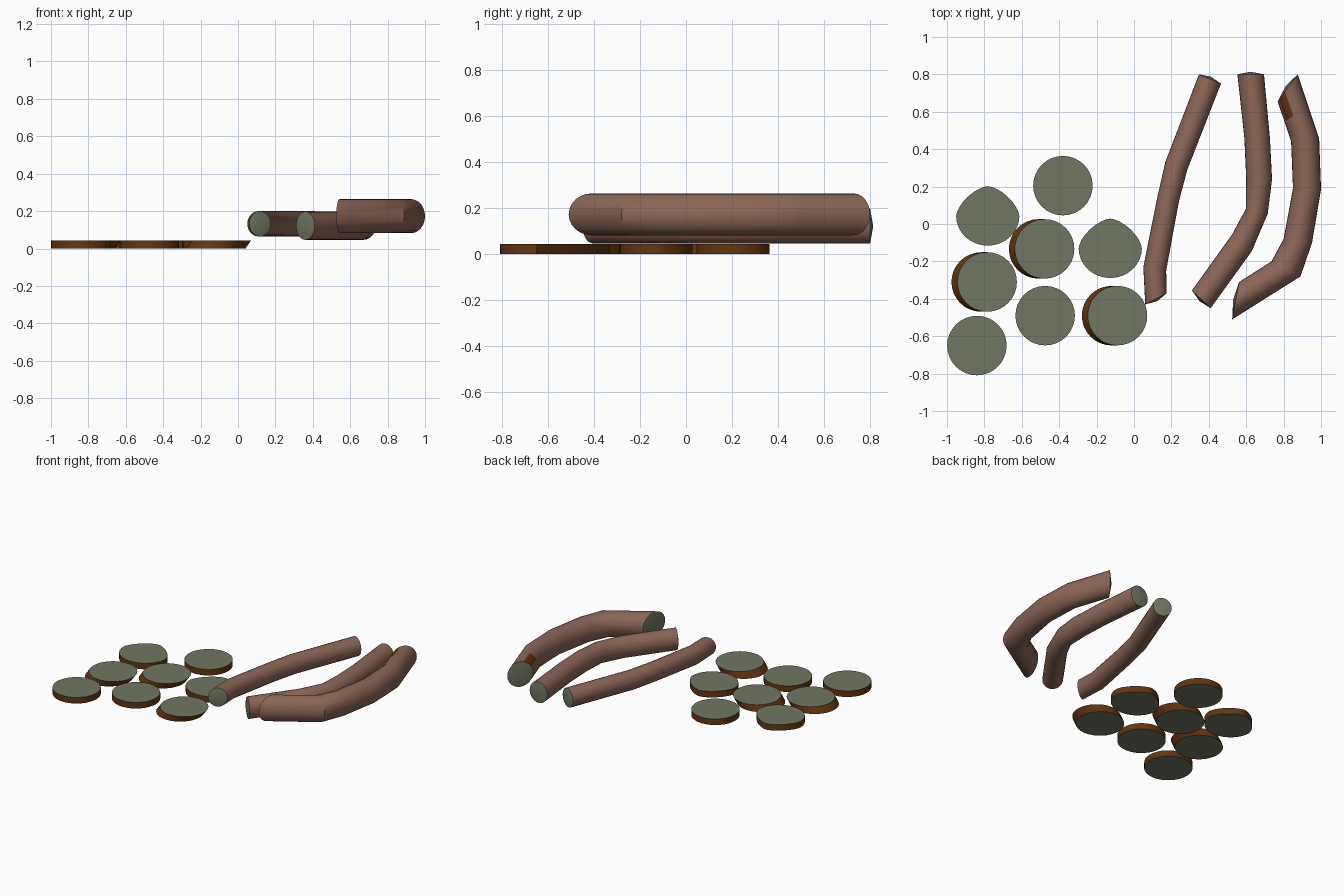
import bpy, bmesh, math
from mathutils import Vector

if "Cube" in bpy.data.objects:
    bpy.data.objects.remove(bpy.data.objects["Cube"])


def material(name, rgb):
    m = bpy.data.materials.new(name)
    m.diffuse_color = (*rgb, 1)
    m.use_nodes = True
    m.node_tree.nodes["Principled BSDF"].inputs["Base Color"].default_value = m.diffuse_color
    return m


CUT = material("grey green cut wood", (0.165, 0.18, 0.125))
BARK = material("pinkish bark", (0.26, 0.135, 0.098))
DARK = material("dark brown bark", (0.125, 0.036, 0.006))


def finish(bm, name, mats):
    bmesh.ops.recalc_face_normals(bm, faces=bm.faces)
    mesh = bpy.data.meshes.new(name)
    bm.to_mesh(mesh)
    bm.free()
    for m in mats:
        mesh.materials.append(m)
    ob = bpy.data.objects.new(name, mesh)
    bpy.context.collection.objects.link(ob)
    bpy.ops.object.select_all(action='DESELECT')
    ob.select_set(True)
    bpy.context.view_layer.objects.active = ob
    bpy.ops.object.shade_smooth_by_angle(angle=math.radians(35))
    return ob


def signed_pow(v, p):
    return math.copysign(abs(v) ** p, v)


# Wood slices: dark rim, green faces; some lean sideways, some are egg shaped
def slice_disc(name, x, y, lean=0.0, egg=False, sides=32, r=0.159, h=0.044):
    bm = bmesh.new()
    rings = []
    for z, dx in ((0, -lean), (h, 0)):
        ring = []
        for i in range(sides):
            a = 2 * math.pi * i / sides
            c, s = math.cos(a), math.sin(a)
            px, py = r * c, r * s
            if egg:
                p = 2 / 1.55 if s > 0 else 1
                px, py = 0.169 * signed_pow(c, p), r * signed_pow(s, p)
            ring.append(bm.verts.new((x + dx + px, y + py, z)))
        rings.append(ring)
    for ring in rings:
        bm.faces.new(ring)
    for i in range(sides):
        j = (i + 1) % sides
        f = bm.faces.new((rings[0][i], rings[0][j], rings[1][j], rings[1][i]))
        f.material_index = 1
    finish(bm, name, [CUT, DARK])


DISCS = [(-0.84, -0.65, 0, False), (-0.475, -0.49, 0, False),
         (-0.38, 0.205, 0, False), (-0.785, -0.31, 0.032, False),
         (-0.478, -0.133, 0.032, False), (-0.088, -0.49, 0.032, False),
         (-0.782, 0.043, 0, True), (-0.127, -0.13, 0, True)]
for n, (x, y, lean, egg) in enumerate(DISCS):
    slice_disc(f"wood_slice_{n + 1}", x, y, lean, egg)


# Branches: oval rings spanning left and right outline points, domed cut ends
def branch(name, outline, z, r, patch_steps=0, sides=24, dome=0.014):
    pairs = [(Vector((a, b, z)), Vector((c, d, z))) for a, b, c, d in outline]
    if patch_steps:  # extra rings in the last section for the bark patches
        (l0, r0), (l1, r1) = pairs[-2:]
        pairs[-1:] = [(l0.lerp(l1, k / 6), r0.lerp(r1, k / 6)) for k in range(1, 7)]
    bm = bmesh.new()
    rings, centres = [], []
    for left, right in pairs:
        c, half = (left + right) / 2, (right - left) / 2
        centres.append(c)
        rings.append([bm.verts.new(c + half * math.cos(t) + Vector((0, 0, r * math.sin(t))))
                      for t in (2 * math.pi * i / sides for i in range(sides))])
    last = len(rings) - 1
    for k in range(last):
        for i in range(sides):
            j = (i + 1) % sides
            f = bm.faces.new((rings[k][i], rings[k][j], rings[k + 1][j], rings[k + 1][i]))
            angle = abs(360 * (i + 0.5) / sides - 180)  # 0 on the inner side
            if k >= last - patch_steps and 30 < angle < 75:
                f.material_index = 2
    for e, sign in ((0, -1), (last, 1)):
        across = pairs[e][1] - pairs[e][0]
        normal = Vector((-across.y, across.x, 0)).normalized() * sign
        tip = bm.verts.new(centres[e] + normal * dome)
        for i in range(sides):
            f = bm.faces.new((rings[e][i], rings[e][(i + 1) % sides], tip))
            f.material_index = 1
    finish(bm, name, [BARK, CUT, DARK])


# Each row: left x, left y, right x, right y
branch("thin_branch", [
    (0.06, -0.43, 0.175, -0.37), (0.05, -0.23, 0.172, -0.25),
    (0.122, 0.13, 0.24, 0.12), (0.167, 0.33, 0.285, 0.29),
    (0.347, 0.80, 0.465, 0.75)], 0.132, 0.068)
branch("middle_branch", [
    (0.31, -0.355, 0.41, -0.45), (0.525, -0.055, 0.63, -0.145),
    (0.598, 0.08, 0.715, 0.055), (0.60, 0.24, 0.738, 0.24),
    (0.59, 0.46, 0.727, 0.455), (0.553, 0.80, 0.695, 0.80)], 0.122, 0.076)
branch("thick_branch", [
    (0.562, -0.31, 0.525, -0.51), (0.735, -0.20, 0.89, -0.28),
    (0.80, -0.08, 0.952, -0.10), (0.85, 0.19, 1.0, 0.185),
    (0.84, 0.44, 0.99, 0.455), (0.768, 0.655, 0.875, 0.80)], 0.173, 0.091, patch_steps=3)
